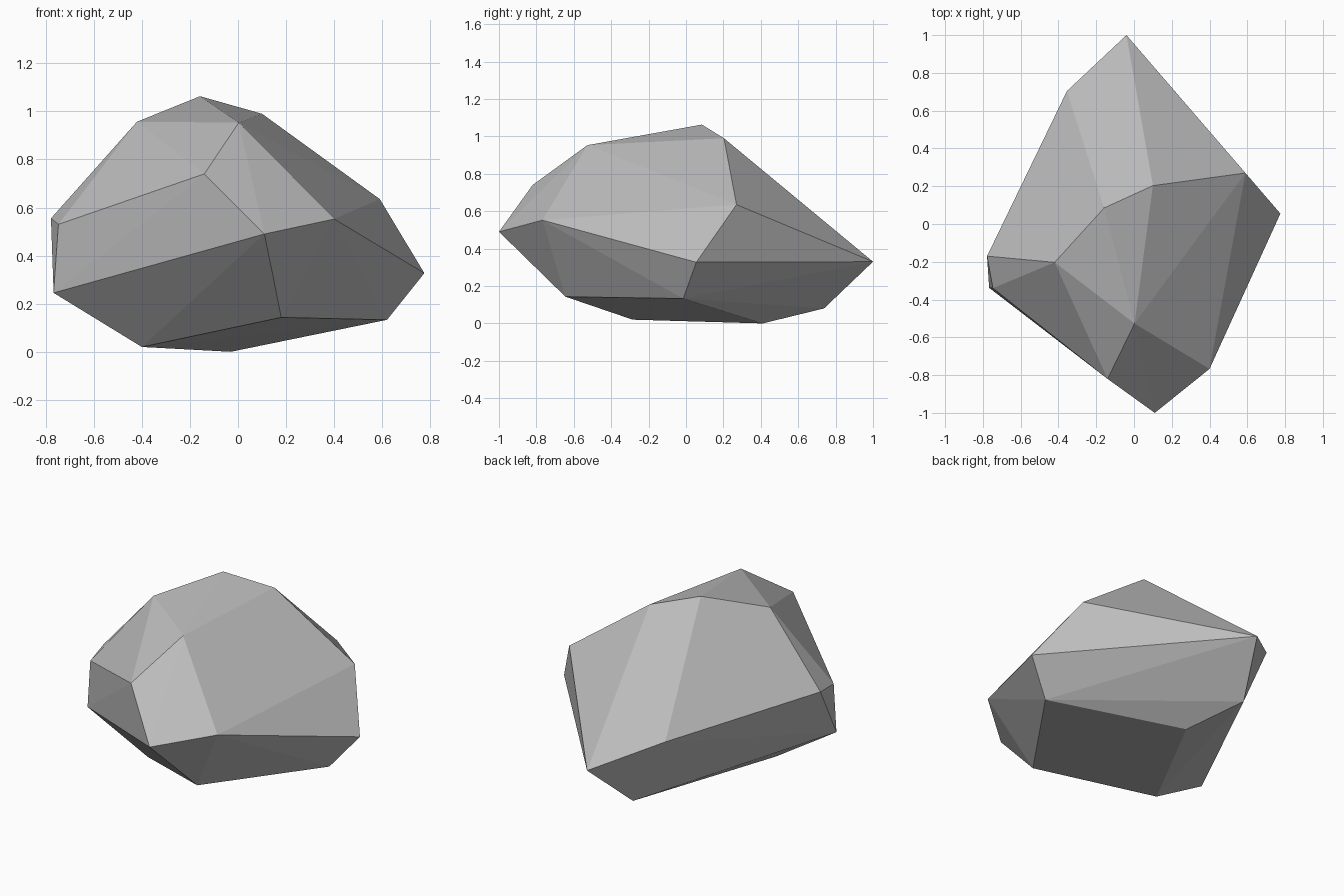
import bpy
import bmesh

# Corner points of the chipped boulder, from base to crown
base = [(-0.03, 0.41, 0.0), (-0.40, -0.285, 0.02), (-0.163, 0.738, 0.08),
        (0.62, -0.015, 0.133), (0.18, -0.645, 0.143)]
middle = [(-0.767, -0.338, 0.245), (0.775, 0.055, 0.327), (-0.04, 1.0, 0.33),
          (-0.355, 0.704, 0.474), (0.11, -1.0, 0.49), (-0.747, -0.34, 0.53),
          (0.40, -0.767, 0.552), (-0.778, -0.17, 0.555)]
crown = [(0.59, 0.27, 0.635), (-0.14, -0.82, 0.74), (0.003, -0.527, 0.953),
         (-0.42, -0.203, 0.957), (0.10, 0.203, 0.99), (-0.158, 0.085, 1.063)]

# Wrap the points in a flat-faced convex shell
bm = bmesh.new()
for p in base + middle + crown:
    bm.verts.new(p)
bmesh.ops.convex_hull(bm, input=bm.verts[:])
bmesh.ops.recalc_face_normals(bm, faces=bm.faces[:])
mesh = bpy.data.meshes.new("boulder")
bm.to_mesh(mesh)
bm.free()

# Plain stone colour
stone = bpy.data.materials.new("stone grey")
stone.diffuse_color = (0.5, 0.5, 0.5, 1.0)
mesh.materials.append(stone)

boulder = bpy.data.objects.new("boulder", mesh)
bpy.context.collection.objects.link(boulder)
